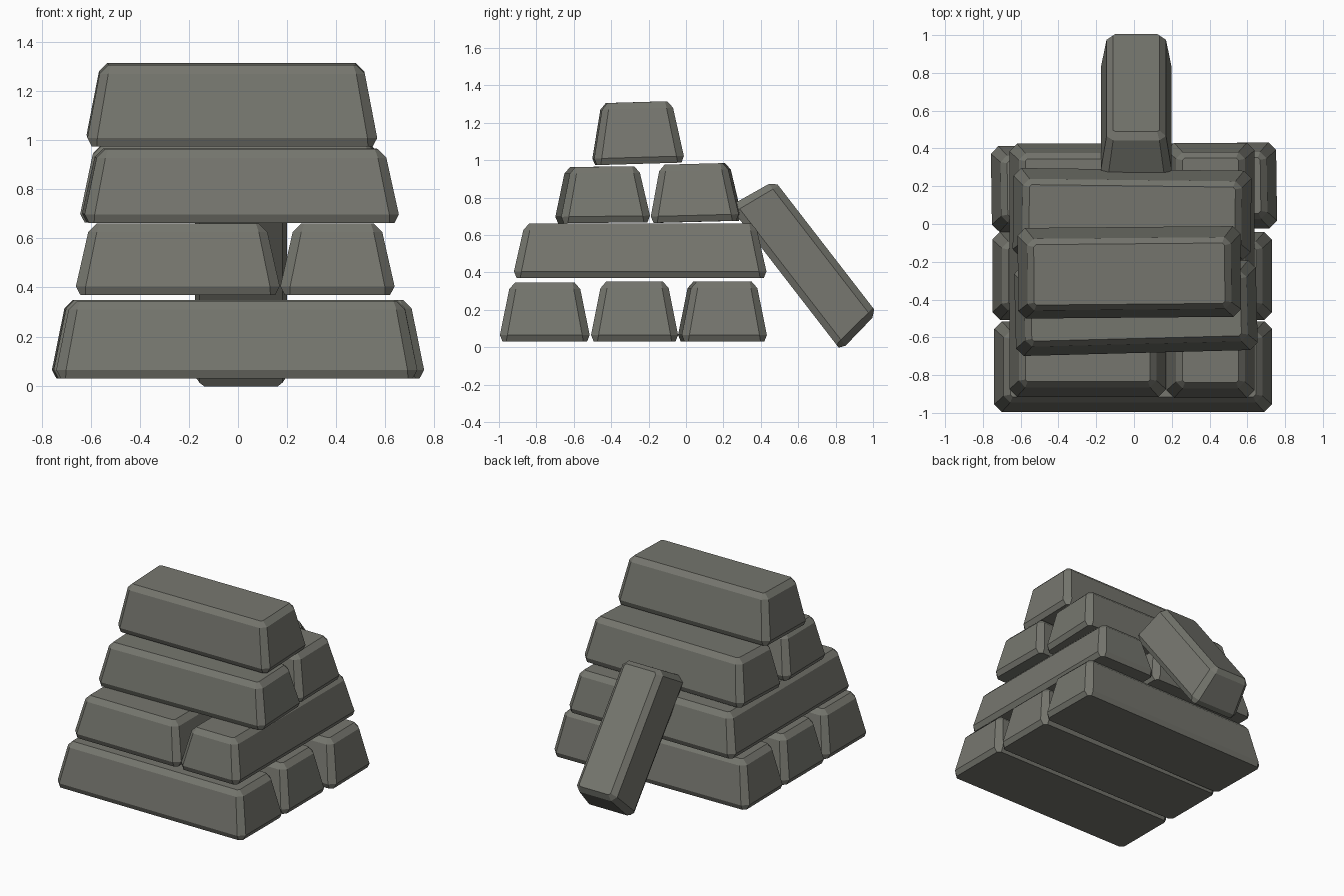
import bpy
import bmesh
from math import radians
from mathutils import Euler

default = bpy.data.objects.get("Cube")
if default:
    bpy.data.objects.remove(default, do_unlink=True)

# Single dull grey metal
metal = bpy.data.materials.new("dull_grey_metal")
metal.use_nodes = True
colour = (0.18, 0.182, 0.157, 1)
metal.diffuse_color = colour
metal.node_tree.nodes["Principled BSDF"].inputs["Base Color"].default_value = colour


def ring(bm, hx, hy, z, cut):
    """Rectangle with cut corners, as eight vertices."""
    pts = [(hx, cut - hy), (hx, hy - cut), (hx - cut, hy), (cut - hx, hy),
           (-hx, hy - cut), (-hx, cut - hy), (cut - hx, -hy), (hx - cut, -hy)]
    return [bm.verts.new((x, y, z)) for x, y in pts]


def ingot(name, centre, size, tilt=(0, 0, 0), taper=0.05, rim=0.035):
    """Tapered bar with chamfered edges; centre is the middle of its base."""
    hx, hy, h = size[0] / 2, size[1] / 2, size[2]
    bm = bmesh.new()
    rings = [
        ring(bm, hx - 0.018, hy - 0.014, 0, 0.02),
        ring(bm, hx, hy, rim, 0.04),
        ring(bm, hx - taper, hy - taper, h - rim, 0.035),
        ring(bm, hx - taper - 0.035, hy - taper - 0.03, h, 0.012),
    ]
    for low, high in zip(rings, rings[1:]):
        for i in range(8):
            j = (i + 1) % 8
            bm.faces.new((low[i], low[j], high[j], high[i]))
    bm.faces.new(rings[0][::-1])
    bm.faces.new(rings[-1])
    mesh = bpy.data.meshes.new(name)
    bm.to_mesh(mesh)
    bm.free()
    mesh.materials.append(metal)
    obj = bpy.data.objects.new(name, mesh)
    obj.location = centre
    obj.rotation_euler = Euler([radians(a) for a in tilt])
    bpy.context.collection.objects.link(obj)


# Bottom tier: three bars side by side
ingot("bottom_front_ingot", (-0.005, -0.755, 0.03), (1.47, 0.48, 0.315))
ingot("bottom_middle_ingot", (-0.01, -0.275, 0.03), (1.48, 0.465, 0.32))
ingot("bottom_back_ingot", (0, 0.195, 0.03), (1.51, 0.455, 0.32), (0, 0, 0.8))

# Second tier: a wide and a narrow bar laid crosswise
ingot("second_wide_ingot", (-0.245, -0.245, 0.37), (0.83, 1.34, 0.29))
ingot("second_narrow_ingot", (0.405, -0.245, 0.37), (0.465, 1.35, 0.29))

# Third tier: two bars, slightly askew
ingot("third_front_ingot", (0.01, -0.445, 0.665), (1.28, 0.475, 0.3), (0.7, 0, 1.5))
ingot("third_back_ingot", (-0.01, 0.055, 0.67), (1.26, 0.47, 0.31), (1.5, 0, -0.7))

# Crowning bar
ingot("top_ingot", (-0.025, -0.255, 0.98), (1.18, 0.48, 0.33), (1.7, 0, 0.5))

# Bar leaning against the back of the pile
ingot("leaning_ingot", (0.012, 0.53, 0.368), (0.375, 0.965, 0.275), (-52.3, 0, 0), 0.03)
